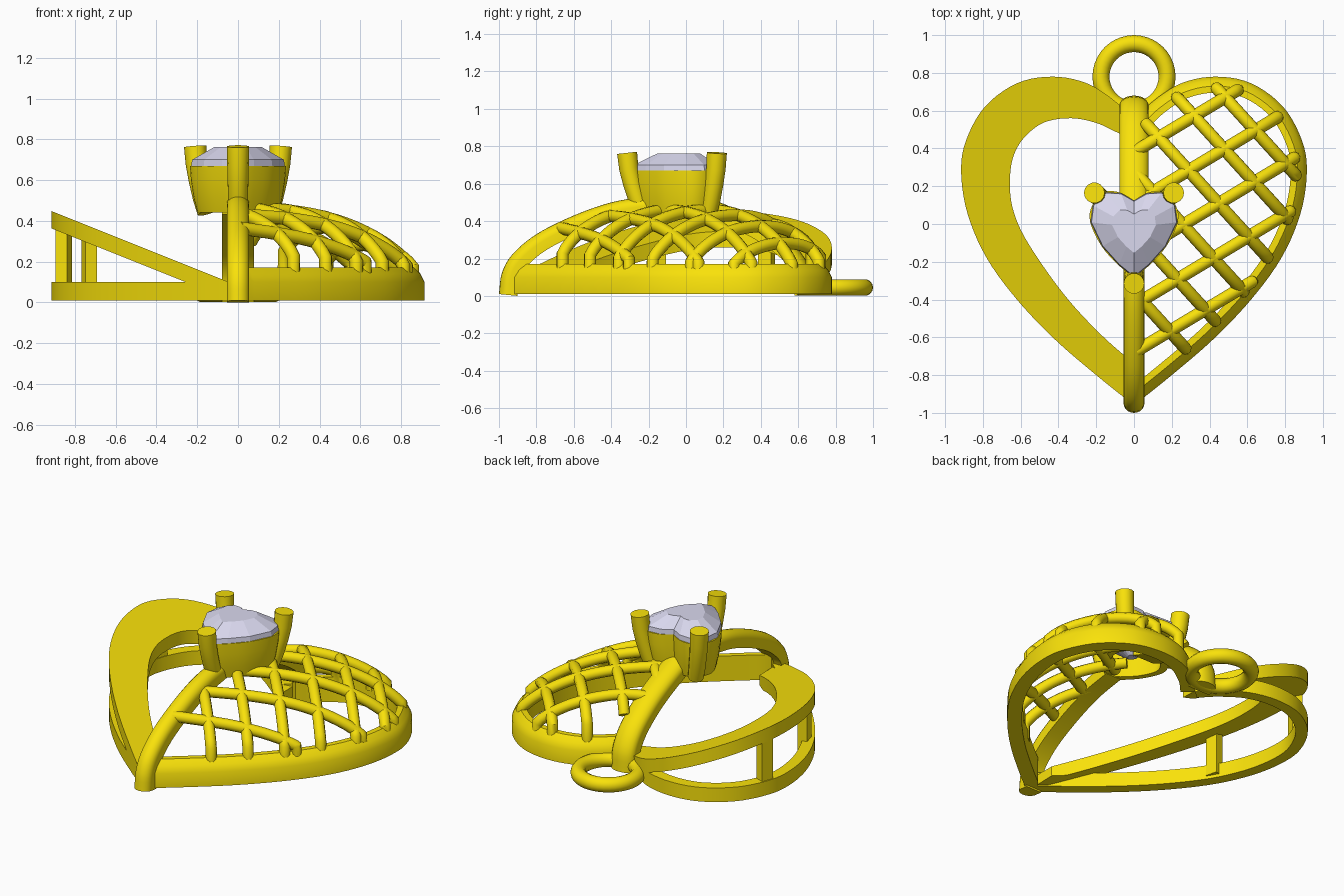
import bpy, bmesh, math
from mathutils import Vector

if "Cube" in bpy.data.objects:
    bpy.data.objects.remove(bpy.data.objects["Cube"])


def material(name, col):
    m = bpy.data.materials.new(name)
    m.diffuse_color = (*col, 1)
    m.use_nodes = True
    m.node_tree.nodes["Principled BSDF"].inputs["Base Color"].default_value = m.diffuse_color
    return m


GOLD = material("gold", (0.95, 0.76, 0.003))
STONE = material("stone", (0.70, 0.69, 0.86))


def smooth(ob, angle=35):
    bpy.ops.object.select_all(action='DESELECT')
    ob.select_set(True)
    bpy.context.view_layer.objects.active = ob
    bpy.ops.object.shade_smooth_by_angle(angle=math.radians(angle))


def loft(name, sections, mat=GOLD, ring=False, flat=False):
    """Skin a list of closed sections; ring joins last to first, else capped."""
    bm = bmesh.new()
    vs = [[bm.verts.new(p) for p in s] for s in sections]
    n, k = len(vs), len(vs[0])
    for i in range(n if ring else n - 1):
        a, b = vs[i], vs[(i + 1) % n]
        for j in range(k):
            bm.faces.new((a[j], a[(j + 1) % k], b[(j + 1) % k], b[j]))
    if not ring:
        bm.faces.new(vs[0])
        bm.faces.new(vs[-1])
    bmesh.ops.recalc_face_normals(bm, faces=bm.faces)
    me = bpy.data.meshes.new(name)
    bm.to_mesh(me)
    bm.free()
    ob = bpy.data.objects.new(name, me)
    bpy.context.collection.objects.link(ob)
    me.materials.append(mat)
    if not flat:
        smooth(ob)
    return ob


def spline(pts, sub=5):
    """Catmull-Rom through 2D points."""
    p = [Vector(q) for q in pts]
    p = [2 * p[0] - p[1]] + p + [2 * p[-1] - p[-2]]
    out = []
    for i in range(1, len(p) - 2):
        a, b, c, d = p[i - 1:i + 3]
        for s in range(sub):
            t = s / sub
            out.append(0.5 * (2 * b + (c - a) * t + (2 * a - 5 * b + 4 * c - d) * t * t
                              + (3 * b - a - 3 * c + d) * t ** 3))
    return out + [p[-2]]


def inset(path, d):
    out = []
    for i, p in enumerate(path):
        t = (path[min(i + 1, len(path) - 1)] - path[max(i - 1, 0)]).normalized()
        q = p + Vector((t.y, -t.x)) * d
        out.append(Vector((max(q.x, 0), q.y)))
    return out


def rim(name, path, profile, side):
    rows = [(inset(path, d), z) for d, z in profile]
    loft(name, [[(side * r[i].x, r[i].y, z) for r, z in rows] for i in range(len(path))])


def tube(name, pts, radii, res=4):
    cu = bpy.data.curves.new(name, 'CURVE')
    cu.dimensions = '3D'
    cu.bevel_depth = 1
    cu.bevel_resolution = res
    cu.use_fill_caps = True
    sp = cu.splines.new('POLY')
    sp.points.add(len(pts) - 1)
    for q, p, r in zip(sp.points, pts, radii):
        q.co = (*p, 1)
        q.radius = r
    ob = bpy.data.objects.new(name, cu)
    bpy.context.collection.objects.link(ob)
    cu.materials.append(GOLD)
    bpy.ops.object.select_all(action='DESELECT')
    ob.select_set(True)
    bpy.context.view_layer.objects.active = ob
    bpy.ops.object.convert(target='MESH')
    smooth(bpy.context.object, 40)


# Heart outline (right half, cleft to tip) and the inner edge of the left band
outer = spline([(0, .55), (.1, .65), (.25, .745), (.43, .78), (.62, .745), (.79, .62), (.89, .44),
                (.915, .27), (.88, .05), (.78, -.18), (.62, -.4), (.42, -.61), (.2, -.8), (0, -.96)])
inner = spline([(0, .44), (.1, .49), (.2, .535), (.33, .56), (.47, .54), (.57, .47), (.63, .38),
                (.655, .27), (.65, .12), (.6, -.03), (.49, -.21), (.34, -.41), (.17, -.59), (0, -.74)])

# Base rims: flat on the left, chamfered on the lattice side
rim("left_base_rim", outer, [(0, .01), (0, .1), (.07, .1), (.07, .01)], -1)
rim("right_base_rim", outer, [(0, .01), (0, .1), (.02, .14), (.05, .17), (.085, .17), (.085, .01)], 1)


# Sloped band on the left half
def slope(x):
    return .082 + .4 * x


loft("left_sloped_band", [[(-o.x, o.y, slope(o.x)), (-i.x, i.y, slope(i.x)),
                           (-i.x, i.y, max(.02, slope(i.x) - .085)),
                           (-o.x, o.y, max(.015, slope(o.x) - .085))]
                          for o, i in zip(outer, inner)])

# Two posts holding the band above the base
for k, (x, y, ang) in enumerate([(-.855, .43, -20), (-.73, -.15, 15)]):
    bpy.ops.mesh.primitive_cube_add(size=1, location=(x, y, (.02 + slope(-x) - .04) / 2),
                                    rotation=(0, 0, math.radians(ang)))
    ob = bpy.context.object
    ob.name = f"band_post_{k + 1}"
    ob.scale = (.06, .075, slope(-x) - .08)
    ob.data.materials.append(GOLD)


# Domed lattice on the right half, ending inside the rim and the arch
def edge_distance(x, y):
    """Distance to the outline, negative outside it."""
    p = Vector((x, y))
    i = min(range(len(EDGE)), key=lambda j: (EDGE[j] - p).length_squared)
    t = EDGE[min(i + 1, len(EDGE) - 1)] - EDGE[max(i - 1, 0)]
    return (p - EDGE[i]).dot(Vector((t.y, -t.x)).normalized())


EDGE = spline([p[:] for p in outer], 8)
polar = [(math.atan2(p.y, p.x), p.length) for p in EDGE]


def fraction(x, y):
    a = math.atan2(y, x)
    return math.hypot(x, y) / min(polar, key=lambda q: abs(q[0] - a))[1]


def lattice_bar(name, m, b):
    pts = []
    for i in range(125):
        x = .01 + i * .0075
        y = m * x + b
        f = fraction(x, y) / .975
        if f < 1 and edge_distance(x, y) > .055:
            pts.append((x, y, .115 + .35 * (1 - f * f) ** (.45 + .3 * x)))
    # run the ends down into the rim
    for end in (0, -1):
        x, y, z = pts[end]
        if edge_distance(x, y) < .075 and x > .08:
            tip = (x, y, .12)
            if z > .15:
                pts.insert(0, tip) if end == 0 else pts.append(tip)
    last = len(pts) - 1
    pts = [p for i, p in enumerate(pts) if i % 3 == 0 or i > last - 2 or i < 2]
    tube(name, pts, [.033] * len(pts), 3)


for k, b in enumerate([.38, .11, -.16, -.43, -.68]):
    lattice_bar(f"lattice_rising_{k + 1}", .6, b)
for k, b in enumerate([1.2, .92, .6, .28, -.04, -.36]):
    lattice_bar(f"lattice_falling_{k + 1}", -1.1, b)


# Central arch, front and back parts, with a rounded top
def arch(name, pts, w, sign):
    path = spline(pts, 4)
    secs = []
    for i, p in enumerate(path):
        t = (path[min(i + 1, len(path) - 1)] - path[max(i - 1, 0)]).normalized()
        n = Vector((-t.y, t.x)) * sign
        sec = []
        for j in range(11):
            a = math.pi * j / 10
            q = p + n * (.05 * math.sin(a) - .05)
            sec.append((w / 2 * math.cos(a), q.x, q.y))
        q = p - n * .1
        secs.append(sec + [(-w / 2, q.x, q.y), (w / 2, q.x, q.y)])
    loft(name, secs)


arch("front_arch", [(-1, .01), (-.985, .12), (-.93, .22), (-.8, .33), (-.6, .43),
                    (-.4, .5), (-.2, .535)], .11, 1)
arch("back_arch", [(.68, .01), (.665, .14), (.59, .26), (.45, .37), (.3, .45), (.12, .525)], .155, -1)

# Hanging loop
bpy.ops.mesh.primitive_torus_add(location=(0, .78, .045), major_radius=.175, minor_radius=.045,
                                 major_segments=40, minor_segments=14)
loop = bpy.context.object
loop.name = "hanging_loop"
loop.data.materials.append(GOLD)
smooth(loop, 40)

# Heart-shaped seat (open cup) and stone
half = [(0, .125), (.07, .165), (.15, .17), (.22, .1), (.232, .01), (.17, -.12), (.08, -.22), (0, -.285)]


def heart(pts, s, z):
    full = [(p[0], p[1]) for p in pts] + [(-p[0], p[1]) for p in reversed(pts[1:-1])]
    return [(x * s, (y + .02) * s - .02, z) for x, y in full]


fine = spline(half, 4)
loft("stone_seat", [heart(fine, s, z) for s, z in
                    [(1, .67), (.98, .6), (.92, .51), (.84, .44), (.66, .44), (.76, .55), (.86, .67)]],
     ring=True)
loft("heart_stone", [heart(half, s, z) for s, z in
                     [(.5, .762), (.97, .7), (.99, .67), (.8, .63), (.12, .49)]], STONE, flat=True)

# Three tapered prongs
for name, x, y in [("right_prong", .21, .165), ("left_prong", -.21, .165), ("front_prong", 0, -.315)]:
    tube(name, [(x * k, y * k, z) for k, z in
                [(.73, .44), (.82, .51), (.91, .6), (.97, .68), (1, .765)]],
         [.046, .049, .051, .053, .055], 5)
